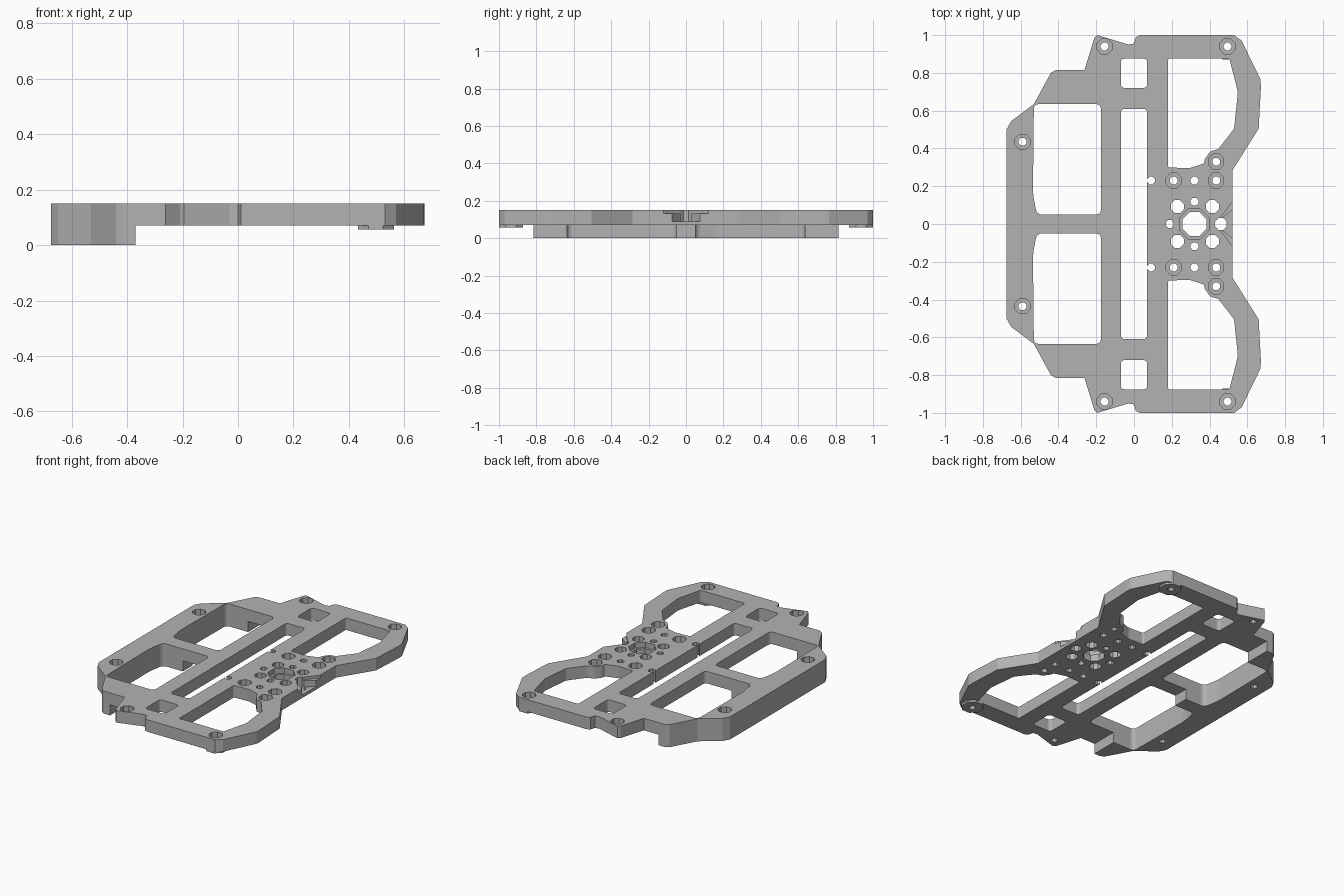
import bpy, bmesh
from math import pi, cos, sin
from mathutils import Vector

if "Cube" in bpy.data.objects:
    bpy.data.objects.remove(bpy.data.objects["Cube"])

TOP, BASE = 0.15, 0.07

grey = bpy.data.materials.new("satin grey")
grey.use_nodes = True
colour = (0.45, 0.45, 0.45, 1)
grey.diffuse_color = colour
grey.node_tree.nodes["Principled BSDF"].inputs["Base Color"].default_value = colour


def add_prism(bm, points, z0, z1, rounding=0):
    """Extrude a closed outline from z0 to z1, optionally rounding its corners."""
    part = bmesh.new()
    part.faces.new([part.verts.new((x, y, z0)) for x, y in points])
    if rounding:
        bmesh.ops.bevel(part, geom=part.verts[:], offset=rounding, segments=3,
                        profile=0.5, affect='VERTICES')
    ext = bmesh.ops.extrude_face_region(part, geom=part.faces[:])
    top = [v for v in ext["geom"] if isinstance(v, bmesh.types.BMVert)]
    bmesh.ops.translate(part, verts=top, vec=Vector((0, 0, z1 - z0)))
    bmesh.ops.recalc_face_normals(part, faces=part.faces[:])
    mesh = bpy.data.meshes.new("temp")
    part.to_mesh(mesh)
    part.free()
    bm.from_mesh(mesh)
    bpy.data.meshes.remove(mesh)


def octagon(x, y, r):
    """Eight-sided ring whose flats face the axes."""
    return [(x + r * cos(pi / 8 + i * pi / 4), y + r * sin(pi / 8 + i * pi / 4))
            for i in range(8)]


def flip(points):
    return [(x, -y) for x, y in reversed(points)]


def box(x0, x1, y0, y1):
    return [(x0, y0), (x1, y0), (x1, y1), (x0, y1)]


def make_object(name, bm):
    mesh = bpy.data.meshes.new(name)
    bm.to_mesh(mesh)
    bm.free()
    mesh.materials.append(grey)
    obj = bpy.data.objects.new(name, mesh)
    bpy.context.collection.objects.link(obj)
    return obj


def cut(target, bm):
    """Subtract the volumes in bm from the target."""
    cutter = make_object("cutter", bm)
    cutter.hide_render = True
    mod = target.modifiers.new("cut", 'BOOLEAN')
    mod.operation, mod.solver, mod.object = 'DIFFERENCE', 'EXACT', cutter
    bpy.context.view_layer.objects.active = target
    bpy.ops.object.modifier_apply(modifier=mod.name)
    bpy.data.objects.remove(cutter)


# Plate: half outline mirrored across y
half = [(-0.675, 0.50), (-0.65, 0.545), (-0.53, 0.635), (-0.44, 0.8), (-0.415, 0.815),
        (-0.262, 0.815), (-0.21, 0.985), (-0.195, 1), (-0.03, 0.95), (0, 0.955),
        (0.01, 0.99), (0.03, 1), (0.53, 1), (0.57, 0.97), (0.67, 0.765),
        (0.672, 0.725), (0.66, 0.505), (0.522, 0.285)]
bm = bmesh.new()
add_prism(bm, half + flip(half), 0, TOP)
plate = make_object("frame_plate", bm)

# Step: only the rear strip reaches the ground
bm = bmesh.new()
add_prism(bm, box(-0.37, 1, -1.2, 1.2), -0.1, BASE)
cut(plate, bm)

# Windows
large_window = [(-0.515, 0.05), (-0.175, 0.05), (-0.175, 0.635), (-0.53, 0.635),
                (-0.535, 0.16)]
loop_window = [(0.18, 0.30), (0.29, 0.295), (0.37, 0.32), (0.375, 0.345),
               (0.405, 0.385), (0.445, 0.395), (0.53, 0.505), (0.55, 0.70),
               (0.505, 0.875), (0.18, 0.875)]
small_window = box(-0.07, 0.07, 0.72, 0.875)
bm = bmesh.new()
for shape, rounding in ((large_window, 0.025), (loop_window, 0.008), (small_window, 0.02)):
    for points in (shape, flip(shape)):
        add_prism(bm, points, -0.1, 0.3, rounding)
add_prism(bm, box(-0.07, 0.07, -0.61, 0.61), -0.1, 0.3, 0.02)
cut(plate, bm)

# Hole positions, each mirrored across y
corner_holes = [(0.495, 0.94), (-0.156, 0.94), (-0.59, 0.435)]
hub_bolts = [(0.21, 0.23), (0.435, 0.23), (0.435, 0.33)]
hub_vents = [(0.23, 0.092), (0.415, 0.092)]
pin_holes = [(0.09, 0.23), (0.32, 0.23), (0.32, 0.118)]

# Through holes
bm = bmesh.new()
for group, r in ((corner_holes, 0.022), (hub_bolts, 0.022), (hub_vents, 0.037),
                 (pin_holes, 0.022)):
    for x, y in group:
        for side in (1, -1):
            add_prism(bm, octagon(x, side * y, r), -0.1, 0.3)
for x, r in ((0.32, 0.068), (0.19, 0.022), (0.46, 0.033)):
    add_prism(bm, octagon(x, 0, r), -0.1, 0.3)
cut(plate, bm)

# Counterbores
bm = bmesh.new()
for x, y in corner_holes + hub_bolts:
    for side in (1, -1):
        add_prism(bm, octagon(x, side * y, 0.043), 0.1, 0.3)
add_prism(bm, octagon(0.32, 0, 0.085), 0.115, 0.3)
cut(plate, bm)

# Stepped relief in the hub edge
for tip, width, floor in ((0.025, 0.13, 0.132), (0.02, 0.08, 0.09)):
    bm = bmesh.new()
    add_prism(bm, [(0.45, -tip), (0.53, -width), (0.53, width), (0.45, tip)], floor, 0.3)
    cut(plate, bm)

# Bosses under the outer corner holes
for side, name in ((1, "back_boss"), (-1, "front_boss")):
    bm = bmesh.new()
    add_prism(bm, octagon(0.497, side * 0.935, 0.07), 0.057, BASE)
    boss = make_object(name, bm)
    bm = bmesh.new()
    add_prism(bm, octagon(0.495, side * 0.94, 0.022), 0, 0.2)
    cut(boss, bm)
